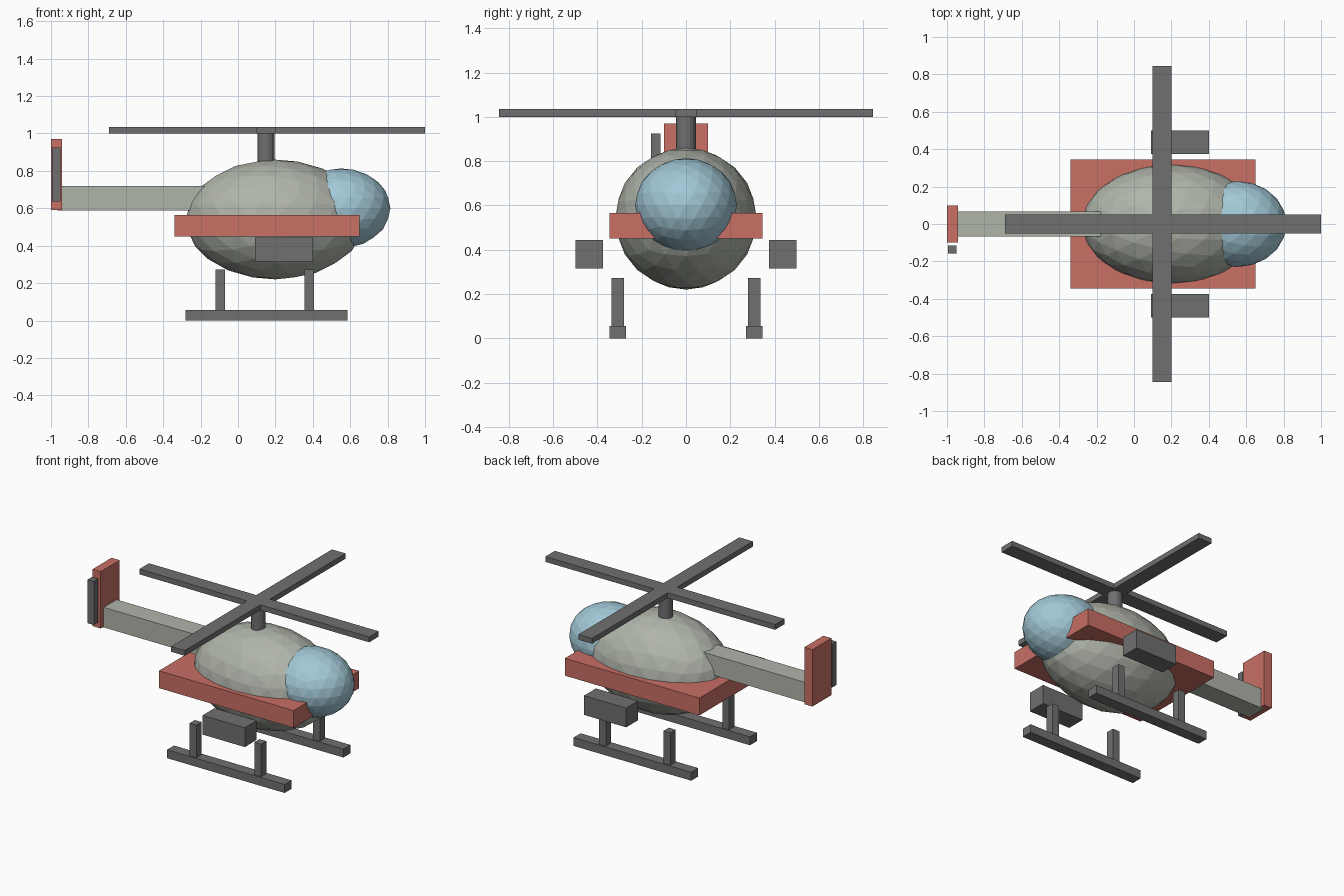
import bpy

if "Cube" in bpy.data.objects:
    bpy.data.objects.remove(bpy.data.objects["Cube"], do_unlink=True)


def material(name, rgb):
    m = bpy.data.materials.new(name)
    m.use_nodes = True
    color = (*rgb, 1.0)
    m.diffuse_color = color
    bsdf = next(n for n in m.node_tree.nodes if n.type == 'BSDF_PRINCIPLED')
    bsdf.inputs["Base Color"].default_value = color
    return m


GREEN = material("pale grey green", (0.43, 0.46, 0.40))
RED = material("soft red", (0.58, 0.16, 0.13))
BLUE = material("glass blue", (0.36, 0.58, 0.68))
GREY = material("dark grey", (0.16, 0.16, 0.165))


def finish(name, mat):
    ob = bpy.context.object
    ob.name = name
    ob.data.materials.append(mat)
    bpy.ops.object.transform_apply(location=False, rotation=False, scale=True)
    return ob


def box(name, mat, x, y, z):
    """Box from its extents along each axis."""
    spans = (x, y, z)
    bpy.ops.mesh.primitive_cube_add(size=1, location=[(a + b) / 2 for a, b in spans])
    bpy.context.object.scale = [b - a for a, b in spans]
    return finish(name, mat)


def ellipsoid(name, mat, center, radii):
    bpy.ops.mesh.primitive_ico_sphere_add(subdivisions=3, radius=1, location=center)
    bpy.context.object.scale = radii
    return finish(name, mat)


# Fuselage, canopy and side platform
ellipsoid("fuselage", GREEN, (0.20, 0, 0.54), (0.48, 0.32, 0.32))
ellipsoid("canopy", BLUE, (0.55, 0, 0.60), (0.265, 0.23, 0.213))
box("side_platform", RED, (-0.34, 0.65), (-0.345, 0.345), (0.45, 0.565))

# Tail
box("tail_boom", GREEN, (-0.965, -0.17), (-0.068, 0.068), (0.587, 0.72))
box("tail_fin", RED, (-1.0, -0.94), (-0.1, 0.1), (0.592, 0.97))
box("tail_rotor", GREY, (-0.995, -0.95), (-0.158, -0.115), (0.635, 0.925))

# Main rotor
bpy.ops.mesh.primitive_cylinder_add(vertices=16, radius=0.045, depth=0.22,
                                    location=(0.15, 0, 0.90))
finish("rotor_mast", GREY)
box("long_blade", GREY, (-0.69, 1.0), (-0.05, 0.05), (1.0, 1.035))
box("cross_blade", GREY, (0.10, 0.20), (-0.845, 0.845), (1.0, 1.035))

# Skids, struts and pods on both sides
for side, s in (("left", 1), ("right", -1)):
    def span(a, b):
        return tuple(sorted((s * a, s * b)))
    box(side + "_skid", GREY, (-0.28, 0.585), span(0.272, 0.345), (0, 0.056))
    for end, x in (("rear", -0.095), ("front", 0.38)):
        box(f"{side}_{end}_strut", GREY, (x - 0.025, x + 0.025),
            span(0.281, 0.336), (0.05, 0.272))
    box(side + "_pod", GREY, (0.09, 0.40), span(0.375, 0.50), (0.315, 0.443))
